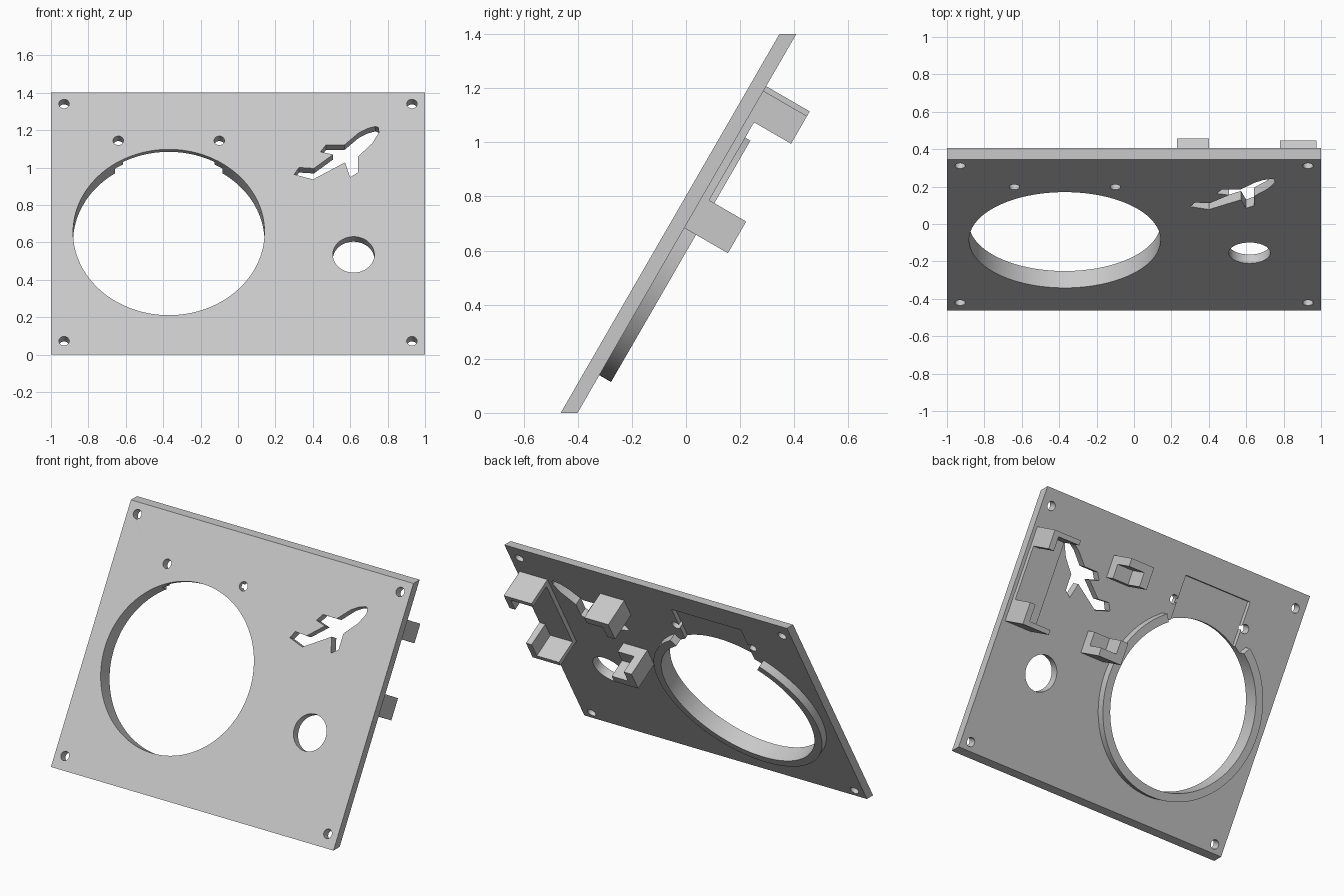
import bpy, bmesh, math
from mathutils import Vector

if "Cube" in bpy.data.objects:
    bpy.data.objects.remove(bpy.data.objects["Cube"], do_unlink=True)

grey = bpy.data.materials.new("light grey plastic")
grey.use_nodes = True
grey.diffuse_color = (0.58, 0.58, 0.58, 1)
grey.node_tree.nodes["Principled BSDF"].inputs["Base Color"].default_value = (0.58, 0.58, 0.58, 1)

# Panel frame: v runs up the 60 degree slope, w runs out of the back
TILT = math.radians(60)
C, S = math.cos(TILT), math.sin(TILT)
THICK = 0.054
LENGTH = 1.4 / S
BACK = 0.24


def place(x, v, w):
    return Vector((x, -0.463 + v * C + w * S, v * S - w * C))


def add_solid(bm, loop_a, loop_b):
    a = [bm.verts.new(p) for p in loop_a]
    b = [bm.verts.new(p) for p in loop_b]
    n = len(a)
    bm.faces.new(a)
    bm.faces.new(b[::-1])
    for i in range(n):
        j = (i + 1) % n
        bm.faces.new((a[j], a[i], b[i], b[j]))


def add_prism(bm, points, w0, w1):
    add_solid(bm, [place(x, v, w0) for x, v in points], [place(x, v, w1) for x, v in points])


def finish(name, bm):
    bmesh.ops.recalc_face_normals(bm, faces=bm.faces)
    mesh = bpy.data.meshes.new(name)
    bm.to_mesh(mesh)
    bm.free()
    obj = bpy.data.objects.new(name, mesh)
    mesh.materials.append(grey)
    bpy.context.collection.objects.link(obj)
    return obj


def prism(name, points, w0, w1):
    bm = bmesh.new()
    add_prism(bm, points, w0, w1)
    return finish(name, bm)


def circle(x, v, r, n):
    return [(x + r * math.cos(2 * math.pi * i / n), v + r * math.sin(2 * math.pi * i / n)) for i in range(n)]


def rect(x0, x1, v0, v1):
    return [(x0, v0), (x1, v0), (x1, v1), (x0, v1)]


def activate(obj):
    bpy.ops.object.select_all(action='DESELECT')
    obj.select_set(True)
    bpy.context.view_layer.objects.active = obj


def cut(obj, points, w0=-0.1, w1=0.2):
    cutter = prism("cutter", points, w0, w1)
    cutter.hide_render = True
    activate(obj)
    mod = obj.modifiers.new("cut", 'BOOLEAN')
    mod.operation = 'DIFFERENCE'
    mod.solver = 'EXACT'
    mod.object = cutter
    bpy.ops.object.modifier_apply(modifier=mod.name)
    bpy.data.objects.remove(cutter, do_unlink=True)


def smooth(obj):
    activate(obj)
    bpy.ops.object.shade_smooth_by_angle(angle=math.radians(30))


# Sloping panel with level top and bottom edges
shift = THICK * C / S
section = [(0, 0), (LENGTH, 0), (LENGTH + shift, THICK), (shift, THICK)]
bm = bmesh.new()
add_solid(bm, [place(-1, v, w) for v, w in section], [place(1, v, w) for v, w in section])
panel = finish("panel", bm)

# Large opening, small round opening, screw holes
HX, HV, HR = -0.37, 0.755, 0.512
cut(panel, circle(HX, HV, HR, 128))
cut(panel, circle(0.618, 0.617, 0.111, 64))
for x in (-0.93, 0.93):
    for v in (0.084, 1.548):
        cut(panel, circle(x, v, 0.028, 32))

# Shallow recess in the back above the large opening
cut(panel, rect(HX - 0.245, HX + 0.245, 0.95, 1.48), THICK / 2, 0.2)
for x in (HX - 0.27, HX + 0.27):
    cut(panel, circle(x, 1.321, 0.028, 32))

# Aircraft-shaped opening
aircraft = [(0.735, 1.409), (0.75, 1.402), (0.754, 1.371), (0.717, 1.303),
            (0.642, 1.223), (0.642, 1.124), (0.599, 1.094), (0.572, 1.186),
            (0.401, 1.081), (0.3, 1.112), (0.326, 1.155), (0.406, 1.149),
            (0.508, 1.235), (0.441, 1.252), (0.471, 1.295), (0.57, 1.295),
            (0.645, 1.368), (0.69, 1.395)]
cut(panel, aircraft)
smooth(panel)

# Open collar around the back of the large opening
start, sweep, steps = math.radians(90 + 34), math.radians(360 - 68), 104
angles = [start + sweep * i / steps for i in range(steps + 1)]
collar_outline = [(HX + r * math.cos(a), HV + r * math.sin(a))
                  for r, path in ((0.563, angles), (HR, angles[::-1])) for a in path]
smooth(prism("collar", collar_outline, THICK, 0.104))


# Corner brackets: two outer walls around a raised floor
def bracket(name, x_out, x_in, v_out, v_in, wall_x, wall_v, floor):
    sx = 1 if x_in > x_out else -1
    sv = 1 if v_in > v_out else -1
    xi, vi = x_out + sx * wall_x, v_out + sv * wall_v
    bm = bmesh.new()
    add_prism(bm, [(x_out, v_out), (x_in, v_out), (x_in, vi), (xi, vi), (xi, v_in), (x_out, v_in)], THICK, BACK)
    add_prism(bm, [(xi, vi), (x_in, vi), (x_in, v_in), (xi, v_in)], THICK, floor)
    return finish(name, bm)


bracket("upper_inner_bracket", 0.23, 0.40, 1.425, 1.287, 0.055, 0.05, 0.12)
bracket("lower_inner_bracket", 0.23, 0.40, 0.82, 0.955, 0.055, 0.05, 0.12)
bracket("upper_outer_bracket", 0.977, 0.78, 1.405, 1.287, 0.04, 0.03, 0.082)
bracket("lower_outer_bracket", 0.977, 0.78, 0.82, 0.955, 0.04, 0.03, 0.082)

# Raised strip joining the two outer brackets
prism("bracket_strip", rect(0.78, 0.977, 0.955, 1.287), THICK, 0.082)
